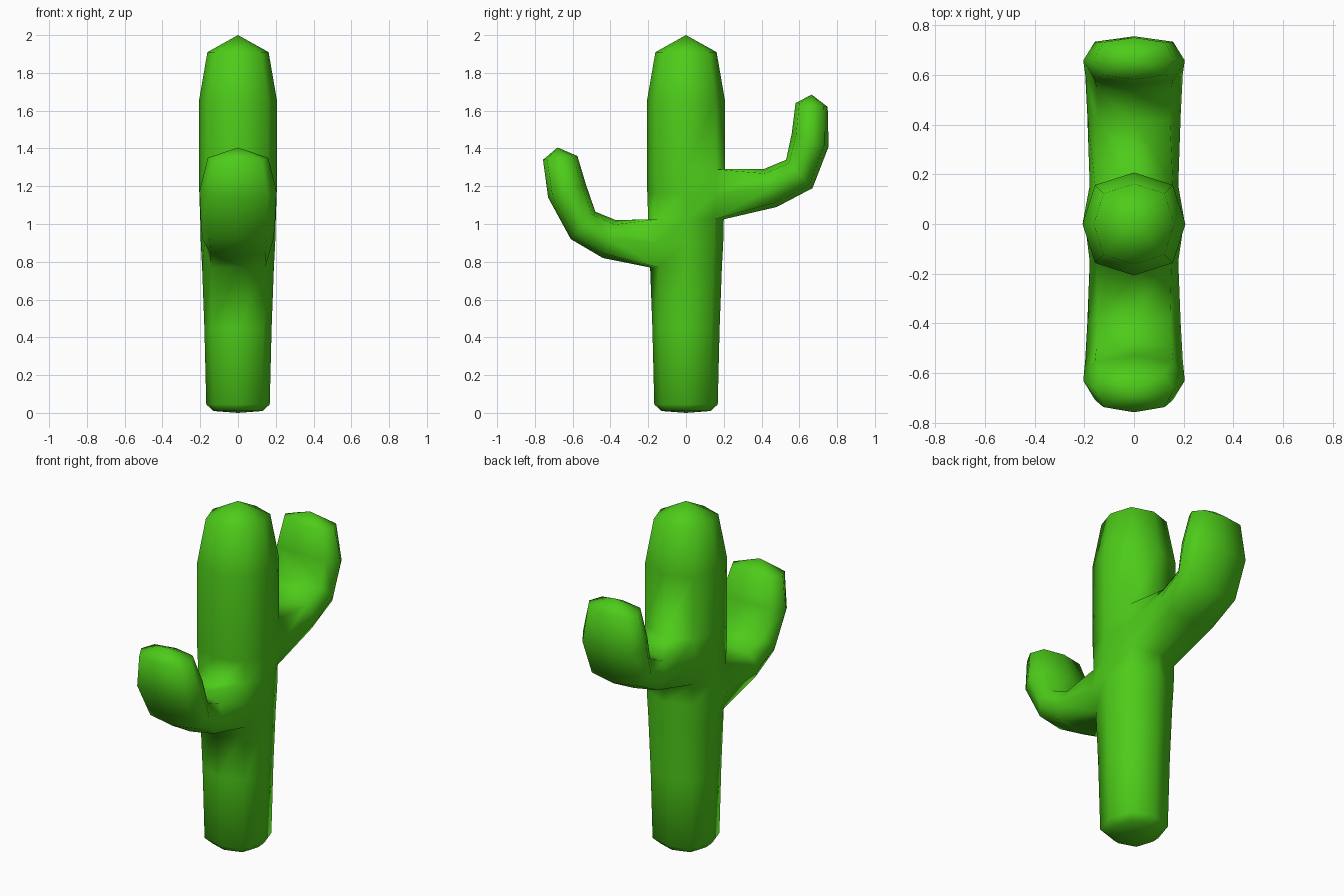
import bpy, bmesh, math
from mathutils import Vector

if "Cube" in bpy.data.objects:
    bpy.data.objects.remove(bpy.data.objects["Cube"])

bm = bmesh.new()

# trunk rings: (z, radius on axes, diagonal factor)
profile = [(0.01, 0.13), (0.045, 0.168), (0.45, 0.178), (0.77, 0.19), (0.90, 0.197),
           (1.025, 0.2), (1.16, 0.205), (1.29, 0.207), (1.65, 0.207), (1.91, 0.162)]
rings = []
for z, r in profile:
    ring = []
    for k in range(8):
        a = k * math.pi / 4
        q = r * (1.07 if k % 2 else 1.0)
        ring.append(bm.verts.new((q * math.cos(a), q * math.sin(a), z)))
    rings.append(ring)


def bridge(a, b, skip=()):
    for k in range(8):
        if k not in skip:
            j = (k + 1) % 8
            bm.faces.new((a[k], a[j], b[j], b[k]))


def cap(ring, co):
    tip = bm.verts.new(co)
    for k in range(8):
        bm.faces.new((ring[k], ring[(k + 1) % 8], tip))


# trunk walls, leaving a 2 x 2 opening for each arm
openings = {3: (5, 6), 4: (5, 6), 5: (1, 2), 6: (1, 2)}
for i in range(len(rings) - 1):
    bridge(rings[i], rings[i + 1], openings.get(i, ()))
cap(rings[0], (0, 0, 0))
cap(rings[-1], (0, 0, 2))


# arm grown from an opening; sections are (outer yz, inner yz, half width)
def arm(row, col, right, sections, tip):
    left = 2 * col - right
    lo, mid, hi = rings[row:row + 3]
    prev = [lo[col], lo[right], mid[right], hi[right],
            hi[col], hi[left], mid[left], lo[left]]
    mid[right].co.x, mid[left].co.x = 0.178, -0.178
    for outer, inner, w in sections:
        o, n = Vector((0, *outer)), Vector((0, *inner))
        c, d = (o + n) / 2, (o - n) / 2
        ring = []
        for k in range(8):
            a = k * math.pi / 4
            f = 1.09 if k % 2 else 1.0
            ring.append(bm.verts.new(c + d * (f * math.cos(a)) + Vector((w * f * math.sin(a), 0, 0))))
        bridge(prev, ring)
        prev = ring
    cap(prev, (0, *tip))
    bm.verts.remove(mid[col])


# back arm
arm(5, 2, 1, [((0.48, 1.09), (0.41, 1.29), 0.188),
              ((0.67, 1.19), (0.53, 1.34), 0.196),
              ((0.755, 1.41), (0.56, 1.48), 0.204),
              ((0.75, 1.62), (0.58, 1.64), 0.16)], (0.665, 1.685))
# front arm
arm(3, 6, 7, [((-0.44, 0.82), (-0.37, 1.02), 0.188),
              ((-0.61, 0.92), (-0.48, 1.065), 0.196),
              ((-0.73, 1.14), (-0.53, 1.21), 0.204),
              ((-0.757, 1.34), (-0.575, 1.36), 0.16)], (-0.68, 1.405))

bmesh.ops.recalc_face_normals(bm, faces=bm.faces[:])
for f in bm.faces:
    f.smooth = True
me = bpy.data.meshes.new("cactus")
bm.to_mesh(me)
bm.free()
cactus = bpy.data.objects.new("cactus", me)
bpy.context.collection.objects.link(cactus)

green = bpy.data.materials.new("cactus_green")
green.diffuse_color = (0.075, 0.60, 0.01, 1)
green.use_nodes = True
green.node_tree.nodes["Principled BSDF"].inputs["Base Color"].default_value = green.diffuse_color
me.materials.append(green)
